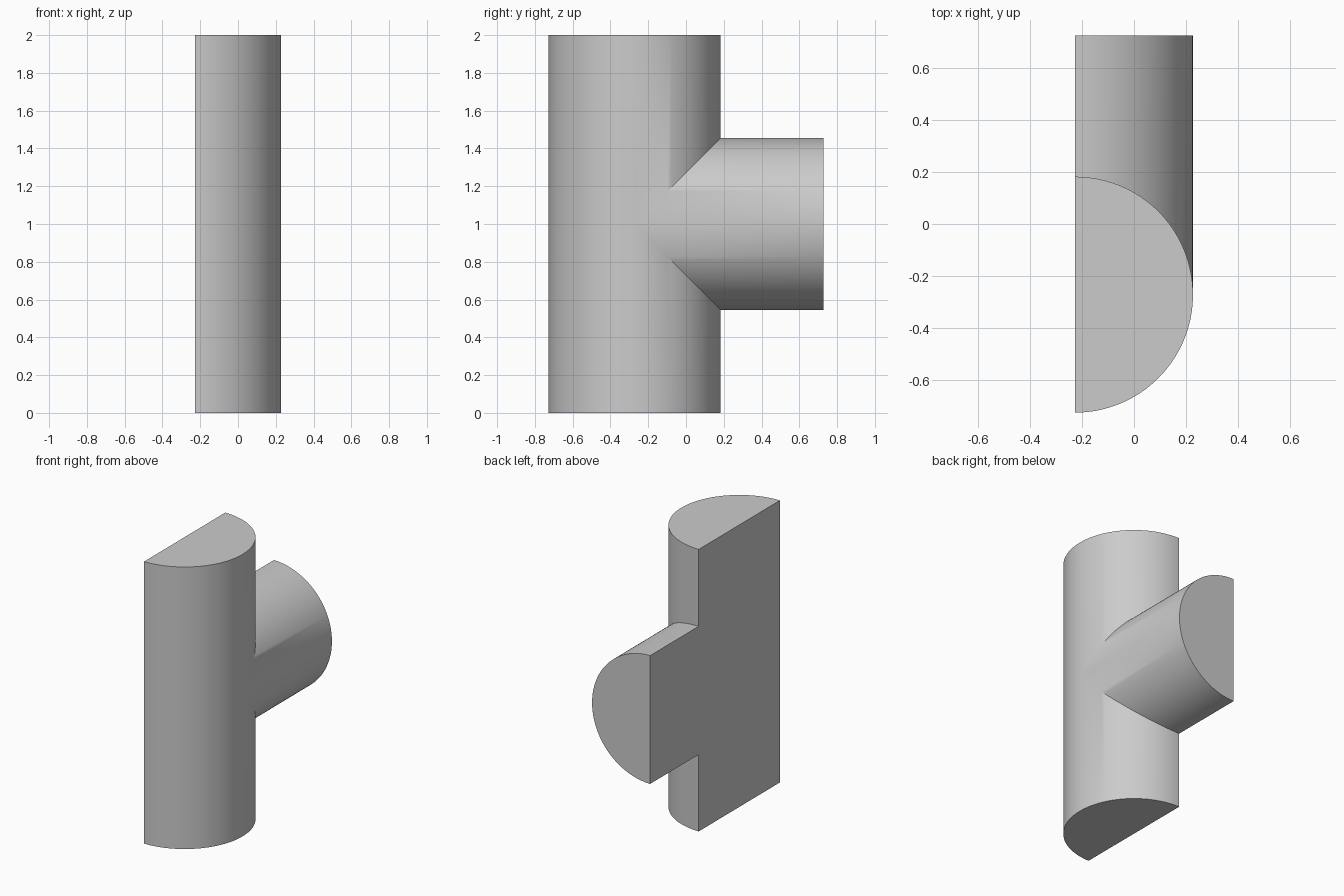
import bpy, bmesh, math

if "Cube" in bpy.data.objects:
    bpy.data.objects.remove(bpy.data.objects["Cube"])

R = 0.455            # radius of both half pipes
X0, Y0 = -0.2275, -0.2725   # pipe axis on the flat cut plane
ZC, H, YE = 1.0, 2.0, 0.7275  # branch axis height, pipe height, branch end
N = 32               # segments per quarter turn

bm = bmesh.new()


def face(*pts):
    verts = []
    for p in pts:
        if not any((v.co - bm_v.co).length < 1e-6 for bm_v in verts for v in [get(p)]):
            verts.append(get(p))
    if len(verts) > 2:
        bm.faces.new(verts)


cache = {}


def get(p):
    key = tuple(round(c, 5) for c in p)
    if key not in cache:
        cache[key] = bm.verts.new(p)
    return cache[key]


def pipe(a, z):
    return (X0 + R * math.sin(a), Y0 + R * math.cos(a), z)


def branch(a, sign, end):
    y = YE if end else Y0 + R * math.cos(a)
    return (X0 + R * math.sin(a), y, ZC + sign * R * math.cos(a))


angles = [math.pi / 2 * i / N for i in range(2 * N + 1)]

for i, (a, b) in enumerate(zip(angles, angles[1:])):
    for s, ze in ((-1, 0.0), (1, H)):
        if i < N:
            # back quarter of the upright, stopping at the mitred joint
            face(pipe(a, ze), pipe(b, ze), branch(b, s, False), branch(a, s, False))
            # branch pipe wall from the joint to its end
            face(branch(a, s, False), branch(b, s, False), branch(b, s, True), branch(a, s, True))
        else:
            # front quarter of the upright
            face(pipe(a, ze), pipe(b, ze), pipe(b, ZC), pipe(a, ZC))

# end caps of the upright and the branch
for z in (0.0, H):
    face(*[pipe(a, z) for a in angles])
quarter = angles[:N + 1]
face(*[branch(a, 1, True) for a in quarter], *[branch(a, -1, True) for a in reversed(quarter[:-1])])

# flat cut side, one tee-shaped face
yb, yf = Y0 + R, Y0 - R
face((X0, yf, 0), (X0, yb, 0), (X0, yb, ZC - R), (X0, YE, ZC - R),
     (X0, YE, ZC + R), (X0, yb, ZC + R), (X0, yb, H), (X0, yf, H), (X0, yf, ZC))

bmesh.ops.recalc_face_normals(bm, faces=bm.faces[:])
mesh = bpy.data.meshes.new("half_pipe_tee")
bm.to_mesh(mesh)
bm.free()
tee = bpy.data.objects.new("half_pipe_tee", mesh)
bpy.context.collection.objects.link(tee)

grey = bpy.data.materials.new("plain grey")
grey.diffuse_color = (0.6, 0.6, 0.6, 1)
grey.use_nodes = True
grey.node_tree.nodes["Principled BSDF"].inputs["Base Color"].default_value = grey.diffuse_color
mesh.materials.append(grey)

bpy.context.view_layer.objects.active = tee
tee.select_set(True)
bpy.ops.object.shade_smooth_by_angle(angle=math.radians(30))
